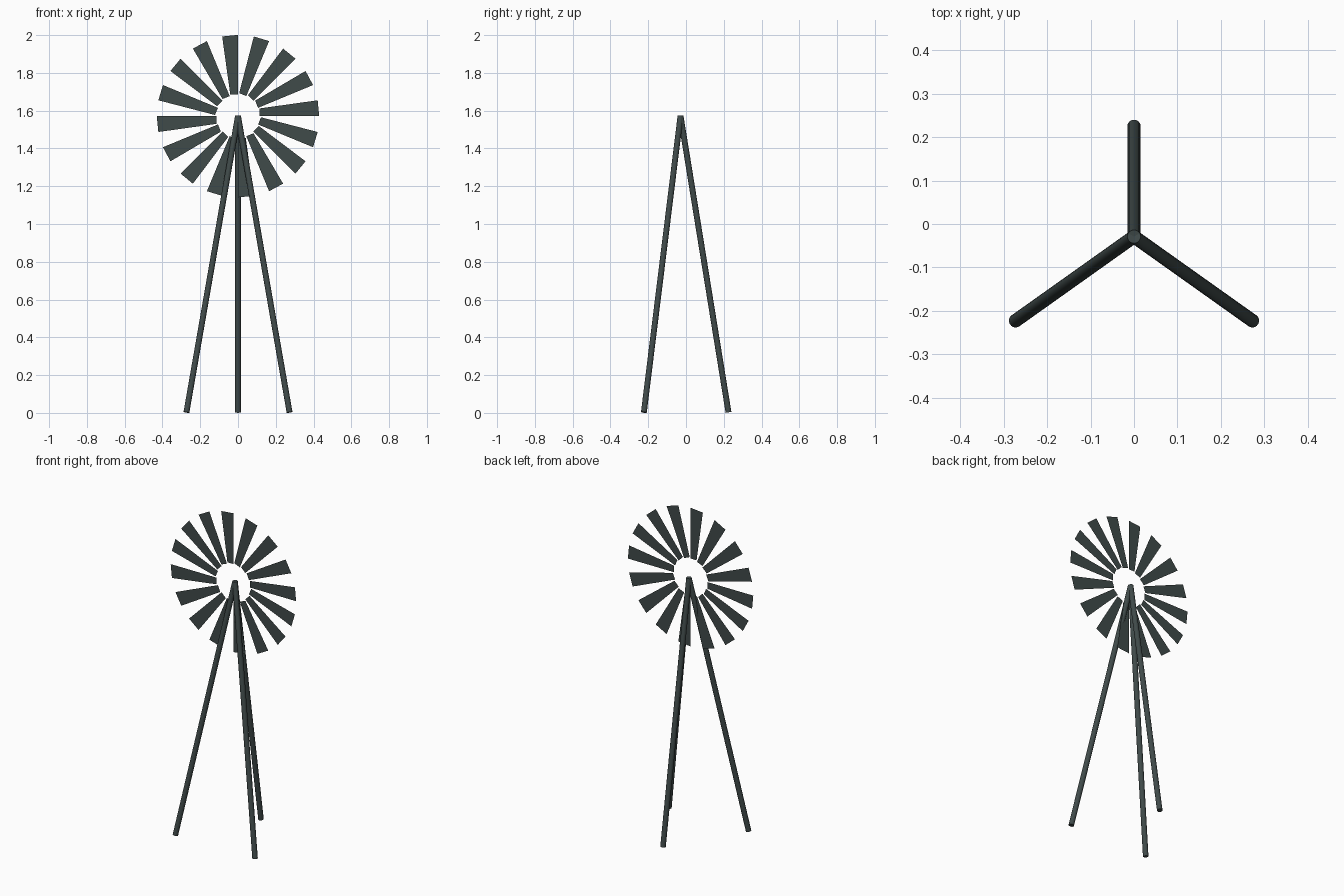
import bpy
import bmesh
import math
from mathutils import Vector, Matrix

if "Cube" in bpy.data.objects:
    bpy.data.objects.remove(bpy.data.objects["Cube"])

# One dark grey-green metal for everything
metal = bpy.data.materials.new("dark grey green metal")
metal.diffuse_color = (0.051, 0.069, 0.068, 1.0)
metal.use_nodes = True
metal.node_tree.nodes["Principled BSDF"].inputs["Base Color"].default_value = metal.diffuse_color

APEX = Vector((0, -0.029, 1.572))
WHEEL = Vector((0, -0.045, 1.571))
LEG_R = 0.0155


def finish(name, bm):
    mesh = bpy.data.meshes.new(name)
    bm.to_mesh(mesh)
    bm.free()
    mesh.materials.append(metal)
    obj = bpy.data.objects.new(name, mesh)
    bpy.context.collection.objects.link(obj)
    return obj


def leg(name, foot):
    """Round pole from the foot to the shared apex."""
    axis = APEX - foot
    place = (Matrix.Translation((APEX + foot) / 2)
             @ axis.to_track_quat('Z', 'Y').to_matrix().to_4x4())
    bm = bmesh.new()
    bmesh.ops.create_cone(bm, cap_ends=True, segments=24, radius1=LEG_R,
                          radius2=LEG_R, depth=axis.length, matrix=place)
    for f in bm.faces:
        f.smooth = len(f.verts) == 4
    for e in bm.edges:
        e.smooth = all(len(f.verts) == 4 for f in e.link_faces)
    finish(name, bm)


# Three tower legs
leg("left_front_leg", Vector((-0.273, -0.223, 0.003)))
leg("right_front_leg", Vector((0.273, -0.223, 0.003)))
leg("back_leg", Vector((0, 0.225, 0.003)))

# Wheel: 16 thin flat blades, each with one edge on a radius
BLADES = 16
half = math.pi / BLADES
profile = [(0.115, 0), (0.43, 0),
           (0.43 * math.cos(half), 0.43 * math.sin(half)), (0.115, 0.041)]
bm = bmesh.new()
for i in range(BLADES):
    turn = Matrix.Rotation(-2 * half * i, 3, 'Y')
    bm.faces.new([bm.verts.new(WHEEL + turn @ Vector((x, 0, z)))
                  for x, z in profile])
finish("wheel_blades", bm)
